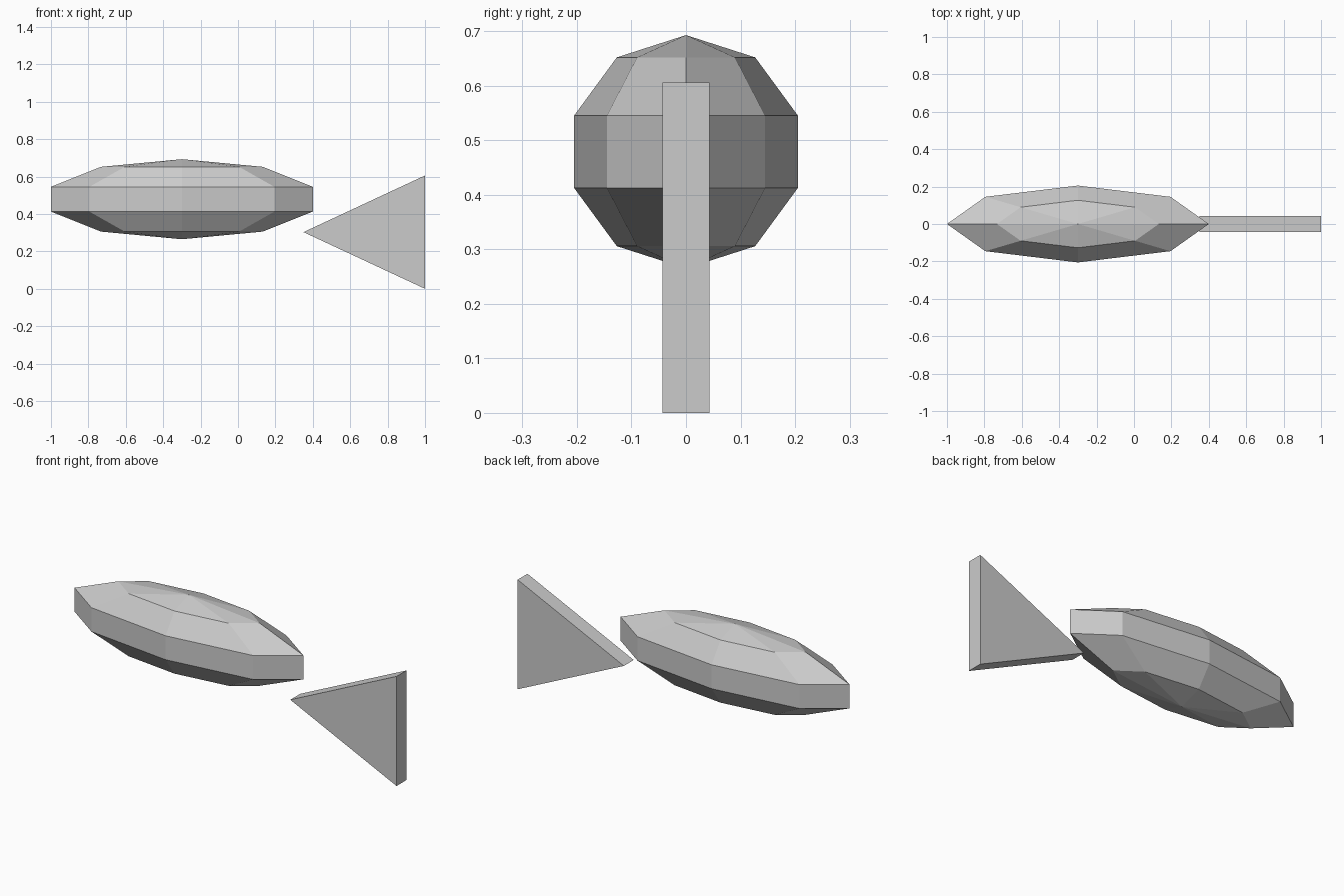
import bpy, math

if "Cube" in bpy.data.objects:
    bpy.data.objects.remove(bpy.data.objects["Cube"])

# Body: low-poly sphere stretched along x
bpy.ops.mesh.primitive_uv_sphere_add(segments=8, ring_count=5, radius=1, location=(-0.3, 0, 0.479))
body = bpy.context.object
body.name = "fish_body"
body.scale = (0.7 / math.sin(math.radians(72)), 0.216, 0.214)

# Tail fin: triangular prism with its tip towards the body
profile = [(0.35, 0.303), (1.0, 0.0), (1.0, 0.606)]
half = 0.043
verts = [(x, y, z) for y in (-half, half) for x, z in profile]
faces = [(0, 1, 2), (5, 4, 3)] + [(i, i + 3, (i + 1) % 3 + 3, (i + 1) % 3) for i in range(3)]
mesh = bpy.data.meshes.new("tail_fin")
mesh.from_pydata(verts, [], faces)
tail = bpy.data.objects.new("tail_fin", mesh)
bpy.context.collection.objects.link(tail)
